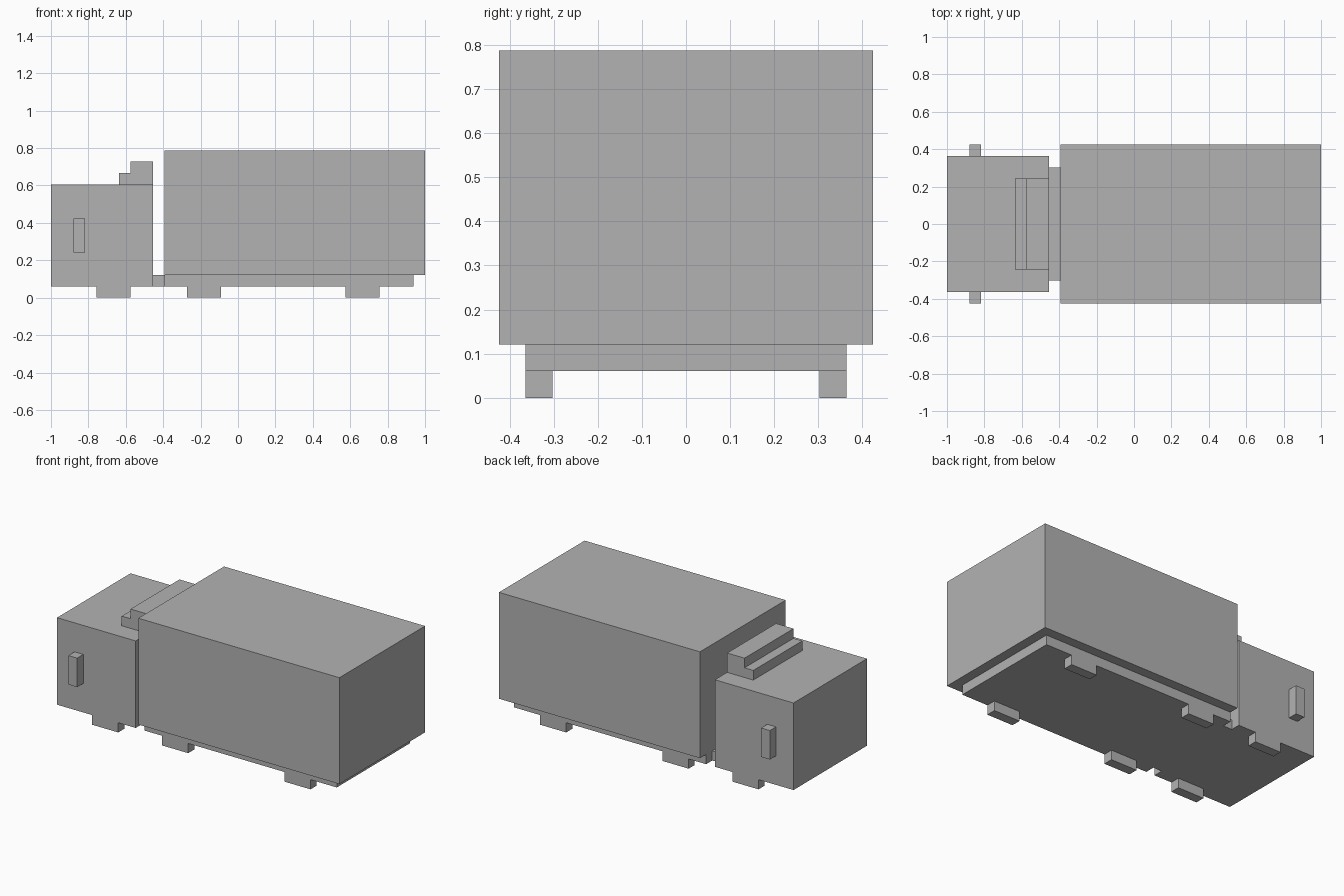
import bpy

# Remove the default cube
if "Cube" in bpy.data.objects:
    bpy.data.objects.remove(bpy.data.objects["Cube"], do_unlink=True)

# Single body colour
grey = bpy.data.materials.new("plain grey")
grey.use_nodes = True
colour = (0.45, 0.45, 0.45, 1)
grey.diffuse_color = colour
grey.node_tree.nodes["Principled BSDF"].inputs["Base Color"].default_value = colour

U = 2 / 66  # the truck is laid out on a 66-cell grid along its length


def box(name, x, y, z):
    """Box from (min, max) grid ranges; x is counted from the cab's nose."""
    spans = [(x[0] - 33, x[1] - 33), y, z]
    bpy.ops.mesh.primitive_cube_add(size=1)
    ob = bpy.context.object
    ob.name = ob.data.name = name
    ob.location = [(a + b) / 2 * U for a, b in spans]
    ob.scale = [(b - a) * U for a, b in spans]
    bpy.ops.object.transform_apply(location=True, scale=True)
    ob.data.materials.append(grey)
    return ob


def pair(name, x, y, z):
    """Matching boxes on both long sides."""
    box(name + "_back", x, y, z)
    box(name + "_front", x, (-y[1], -y[0]), z)


# Cab with stepped roof deflector
box("cab", (0, 18), (-12, 12), (2, 20))
box("deflector_step", (12, 14), (-8, 8), (20, 22))
box("deflector", (14, 18), (-8, 8), (20, 24))
pair("mirror", (4, 6), (12, 14), (8, 14))

# Coupling, chassis and cargo box
box("coupling", (18, 20), (-10, 10), (2, 4))
box("chassis", (20, 64), (-12, 12), (2, 4))
box("cargo_box", (20, 66), (-14, 14), (4, 26))

# Three axles of block wheels
for label, start in (("cab", 8), ("middle", 24), ("rear", 52)):
    pair(label + "_wheel", (start, start + 6), (10, 12), (0, 2))
